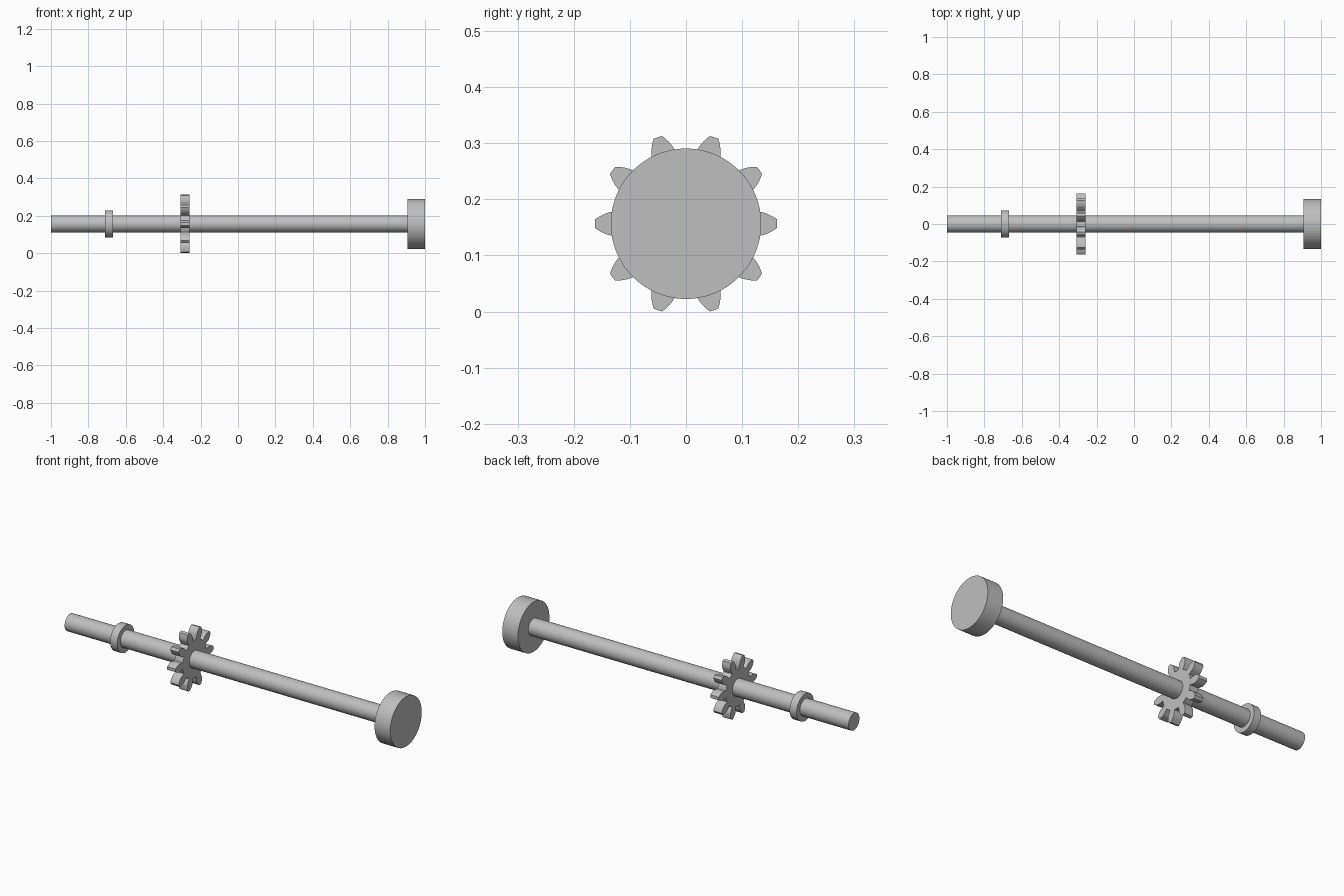
import bpy, bmesh, math

cube = bpy.data.objects.get("Cube")
if cube:
    bpy.data.objects.remove(cube, do_unlink=True)

AXIS_Z = 0.1565
TEETH = 10
TIP_R, PITCH_R, ROOT_R = 0.162, 0.135, 0.101

steel = bpy.data.materials.new("grey steel")
steel.use_nodes = True
grey = (0.52, 0.52, 0.52, 1)
steel.diffuse_color = grey
steel.node_tree.nodes["Principled BSDF"].inputs["Base Color"].default_value = grey


def finish(name, bm):
    """Turn a bmesh into a smooth object with sharp rims."""
    bmesh.ops.recalc_face_normals(bm, faces=bm.faces)
    mesh = bpy.data.meshes.new(name)
    bm.to_mesh(mesh)
    bm.free()
    mesh.materials.append(steel)
    obj = bpy.data.objects.new(name, mesh)
    obj.location.z = AXIS_Z
    bpy.context.collection.objects.link(obj)
    bpy.ops.object.select_all(action='DESELECT')
    obj.select_set(True)
    bpy.context.view_layer.objects.active = obj
    bpy.ops.object.shade_smooth_by_angle(angle=math.radians(25))
    return obj


def extrude_outline(name, outline, x0, x1):
    """Extrude a closed (radius, angle) outline along x."""
    bm = bmesh.new()
    rings = [[bm.verts.new((x, r * math.cos(a), r * math.sin(a)))
              for r, a in outline] for x in (x0, x1)]
    n = len(outline)
    for i in range(n):
        j = (i + 1) % n
        bm.faces.new((rings[0][i], rings[0][j], rings[1][j], rings[1][i]))
    for ring in rings:
        bm.faces.new(ring)
    return finish(name, bm)


def circle(radius, sides=64):
    return [(radius, math.tau * i / sides) for i in range(sides)]


def gear_outline():
    """Involute teeth with radial flanks below the base circle."""
    pressure = math.radians(20)
    base_r = PITCH_R * math.cos(pressure)
    half = math.pi / (2 * TEETH) + math.tan(pressure) - pressure
    flank = [(ROOT_R, half)]
    steps = 6
    for i in range(steps + 1):
        r = base_r + (TIP_R - base_r) * i / steps
        a = math.acos(min(1, base_r / r))
        flank.append((r, half - (math.tan(a) - a)))
    tooth = [(r, -a) for r, a in flank] + [(TIP_R, 0)] + flank[::-1]
    # root arc towards the next tooth
    gap = math.tau / TEETH - 2 * half
    tooth += [(ROOT_R, half + gap * k / 4) for k in range(1, 4)]
    return [(r, a + math.tau * t / TEETH) for t in range(TEETH) for r, a in tooth]


# Shaft, end disc and collar share one axis
extrude_outline("shaft", circle(0.046), -1.0, 0.92)
extrude_outline("end_disc", circle(0.134, 96), 0.907, 1.0)
extrude_outline("collar", circle(0.073), -0.71, -0.668)

# Spur gear
extrude_outline("spur_gear", gear_outline(), -0.308, -0.258)
